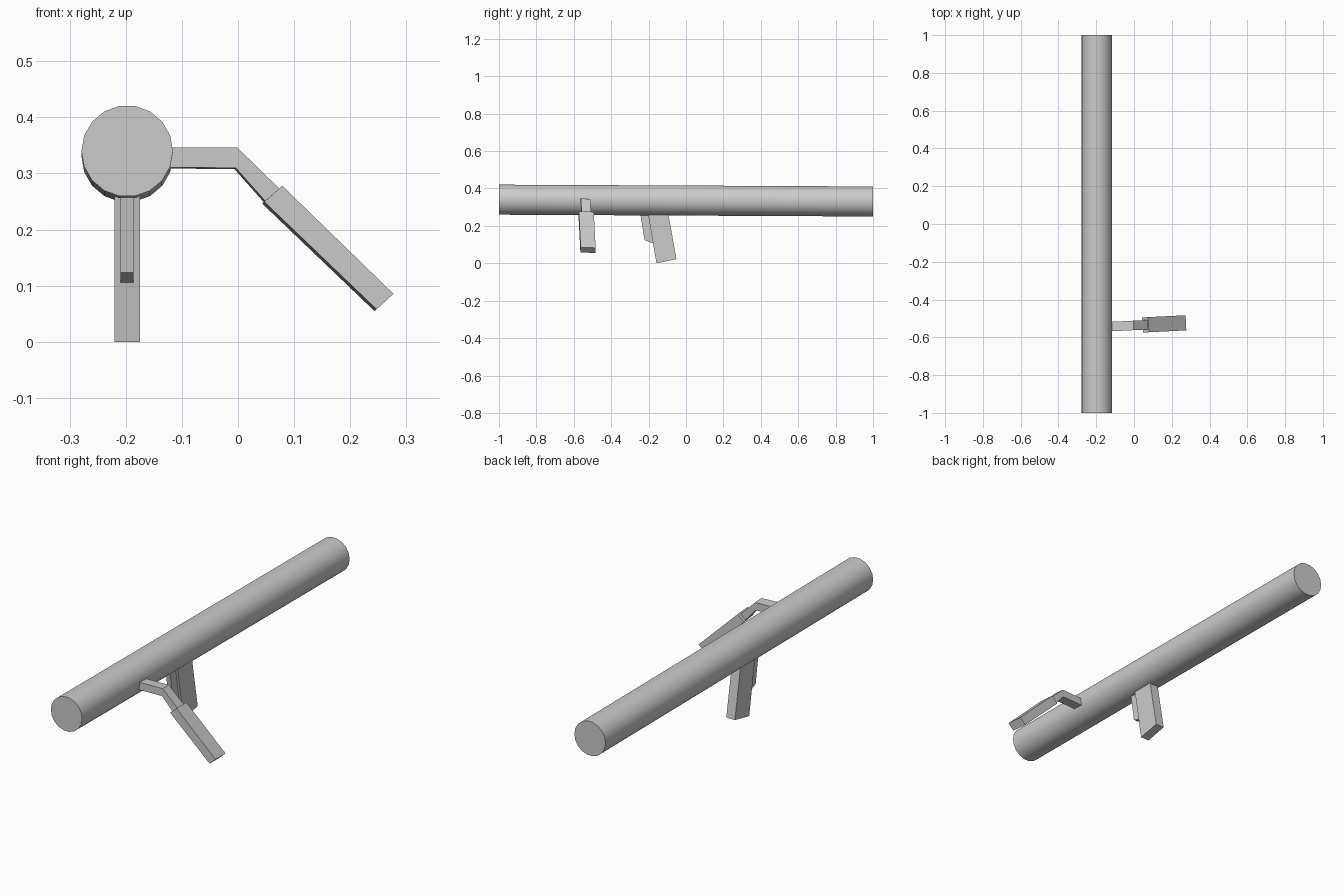
import bpy
import bmesh
from math import sin, cos, radians, tau
from mathutils import Vector

cube = bpy.data.objects.get("Cube")
if cube:
    bpy.data.objects.remove(cube, do_unlink=True)

# Single grey material
GREY = (0.6, 0.6, 0.6, 1.0)
grey = bpy.data.materials.new("plain grey")
grey.use_nodes = True
grey.diffuse_color = GREY
grey.node_tree.nodes["Principled BSDF"].inputs["Base Color"].default_value = GREY


def prism(name, outline, sweep, smooth=False):
    """Sweep a closed outline of 3D points along a vector into a capped solid."""
    bm = bmesh.new()
    face = bm.faces.new([bm.verts.new(p) for p in outline])
    swept = bmesh.ops.extrude_face_region(bm, geom=[face], use_keep_orig=True)
    moved = [g for g in swept["geom"] if isinstance(g, bmesh.types.BMVert)]
    bmesh.ops.translate(bm, verts=moved, vec=Vector(sweep))
    bmesh.ops.recalc_face_normals(bm, faces=bm.faces[:])
    mesh = bpy.data.meshes.new(name)
    bm.to_mesh(mesh)
    bm.free()
    mesh.materials.append(grey)
    obj = bpy.data.objects.new(name, mesh)
    bpy.context.collection.objects.link(obj)
    if smooth:
        bpy.ops.object.select_all(action="DESELECT")
        obj.select_set(True)
        bpy.context.view_layer.objects.active = obj
        bpy.ops.object.shade_smooth_by_angle(angle=radians(30))
    return obj


def side_profile(points, x):
    return [(x, y, z) for y, z in points]


def front_profile(points, y, yaw=0.05):
    """Outline facing the front, slightly yawed about z."""
    return [(x, y + yaw * x, z) for x, z in points]


# Long tube, sloping very slightly down to the back
SIDES, RADIUS, TUBE_X, TUBE_Z = 18, 0.0815, -0.1975, 0.34
ring = [(TUBE_X + RADIUS * cos(tau * i / SIDES), -1,
         TUBE_Z + RADIUS * sin(tau * i / SIDES)) for i in range(SIDES)]
prism("tube", ring, (0, 2, -0.0096), smooth=True)

# Leaning rear grip and the narrow trigger block in front of it
prism("rear_grip",
      side_profile([(-0.158, 0), (-0.051, 0.022), (-0.101, 0.3), (-0.209, 0.3)], -0.22),
      (0.045, 0, 0))
prism("trigger_block",
      side_profile([(-0.222, 0.124), (-0.17, 0.103), (-0.15, 0.3), (-0.25, 0.3)], -0.209),
      (0.023, 0, 0))

# Bent side arm
prism("side_arm",
      front_profile([(-0.15, 0.347), (-0.001, 0.346), (0.085, 0.262),
                     (0.06, 0.238), (-0.004, 0.31), (-0.15, 0.311)], -0.562),
      (-0.0025, 0.05, -0.002))

# Foregrip on the end of the arm
prism("foregrip",
      front_profile([(0.047, 0.2495), (0.079, 0.278), (0.277, 0.0856), (0.247, 0.058)], -0.577),
      (-0.004, 0.08, -0.003))
